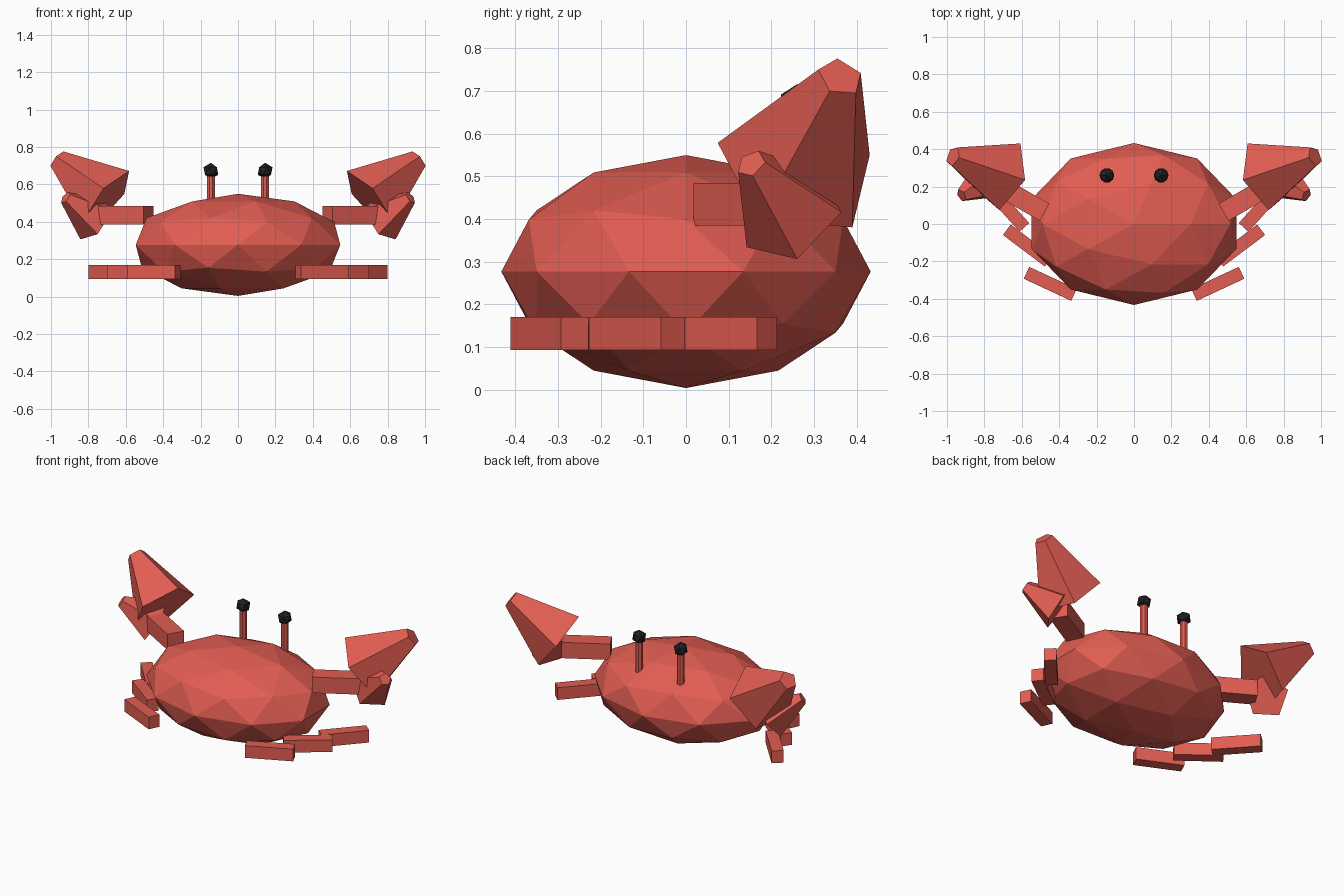
import bpy, bmesh
from math import cos, sin, pi, radians
from mathutils import Vector, Matrix

if "Cube" in bpy.data.objects:
    bpy.data.objects.remove(bpy.data.objects["Cube"])


def material(name, rgb):
    m = bpy.data.materials.new(name)
    m.diffuse_color = (*rgb, 1)
    m.use_nodes = True
    m.node_tree.nodes["Principled BSDF"].inputs["Base Color"].default_value = m.diffuse_color
    return m


RED = material("shell_red", (0.76, 0.11, 0.085))
BLACK = material("eye_black", (0.015, 0.015, 0.015))


def add_object(name, bm, mat):
    bmesh.ops.recalc_face_normals(bm, faces=bm.faces)
    me = bpy.data.meshes.new(name)
    bm.to_mesh(me)
    bm.free()
    me.materials.append(mat)
    ob = bpy.data.objects.new(name, me)
    bpy.context.collection.objects.link(ob)
    return ob


def pair(name, bm, mat):
    """Add the right-hand part and its mirrored left twin."""
    twin = bm.copy()
    bmesh.ops.scale(twin, vec=(-1, 1, 1), verts=twin.verts)
    add_object("right_" + name, bm, mat)
    add_object("left_" + name, twin, mat)


def box(center, size, angle):
    bm = bmesh.new()
    mat = (Matrix.Translation(center) @ Matrix.Rotation(radians(angle), 4, 'Z')
           @ Matrix.Diagonal((*size, 1)))
    bmesh.ops.create_cube(bm, size=1, matrix=mat)
    return bm


def ico(center, scale, level):
    bm = bmesh.new()
    mat = Matrix.Translation(center) @ Matrix.Diagonal((*scale, 1))
    bmesh.ops.create_icosphere(bm, subdivisions=level, radius=1, matrix=mat)
    return bm


def frustum(base, tip, first, r_base, r_tip, sides=5):
    """Truncated cone from base to tip; a corner points along 'first'."""
    base, tip = Vector(base), Vector(tip)
    axis = (tip - base).normalized()
    u = Vector(first)
    u = (u - axis * u.dot(axis)).normalized()
    v = axis.cross(u)
    bm = bmesh.new()
    rings = []
    for c, r in ((base, r_base), (tip, r_tip)):
        rings.append([bm.verts.new(c + r * (u * cos(2 * pi * i / sides) + v * sin(2 * pi * i / sides)))
                      for i in range(sides)])
        bm.faces.new(rings[-1])
    for i in range(sides):
        j = (i + 1) % sides
        bm.faces.new((rings[0][i], rings[0][j], rings[1][j], rings[1][i]))
    return bm


# Faceted body
add_object("body", ico((0, 0, 0.277), (0.575, 0.433, 0.273), 2), RED)

# Eye stalks and eyes
pair("eye_stalk", frustum((0.145, 0.26, 0.44), (0.145, 0.26, 0.655), (1, 0.4, 0), 0.023, 0.023, 8), RED)
pair("eye", ico((0.145, 0.26, 0.672), (0.044, 0.044, 0.044), 1), BLACK)

# Claw arms
pair("arm", box((0.60, 0.133, 0.435), (0.28, 0.105, 0.10), 30), RED)

# Pincers: large upper and small lower finger
pair("upper_pincer", frustum((0.70, 0.26, 0.516), (0.967, 0.362, 0.733), (0.02, -0.187, 0.063), 0.197, 0.055), RED)
pair("lower_pincer", frustum((0.76, 0.25, 0.406), (0.922, 0.153, 0.53), (0.074, 0.016, -0.106), 0.13, 0.037), RED)

# Three flat legs on each side
for name, x, y, angle in (("front_leg", 0.68, 0.086, 48),
                          ("middle_leg", 0.568, -0.115, 37),
                          ("back_leg", 0.448, -0.32, 25)):
    pair(name, box((x, y, 0.132), (0.28, 0.07, 0.077), angle if name != "back_leg" else 25), RED)
